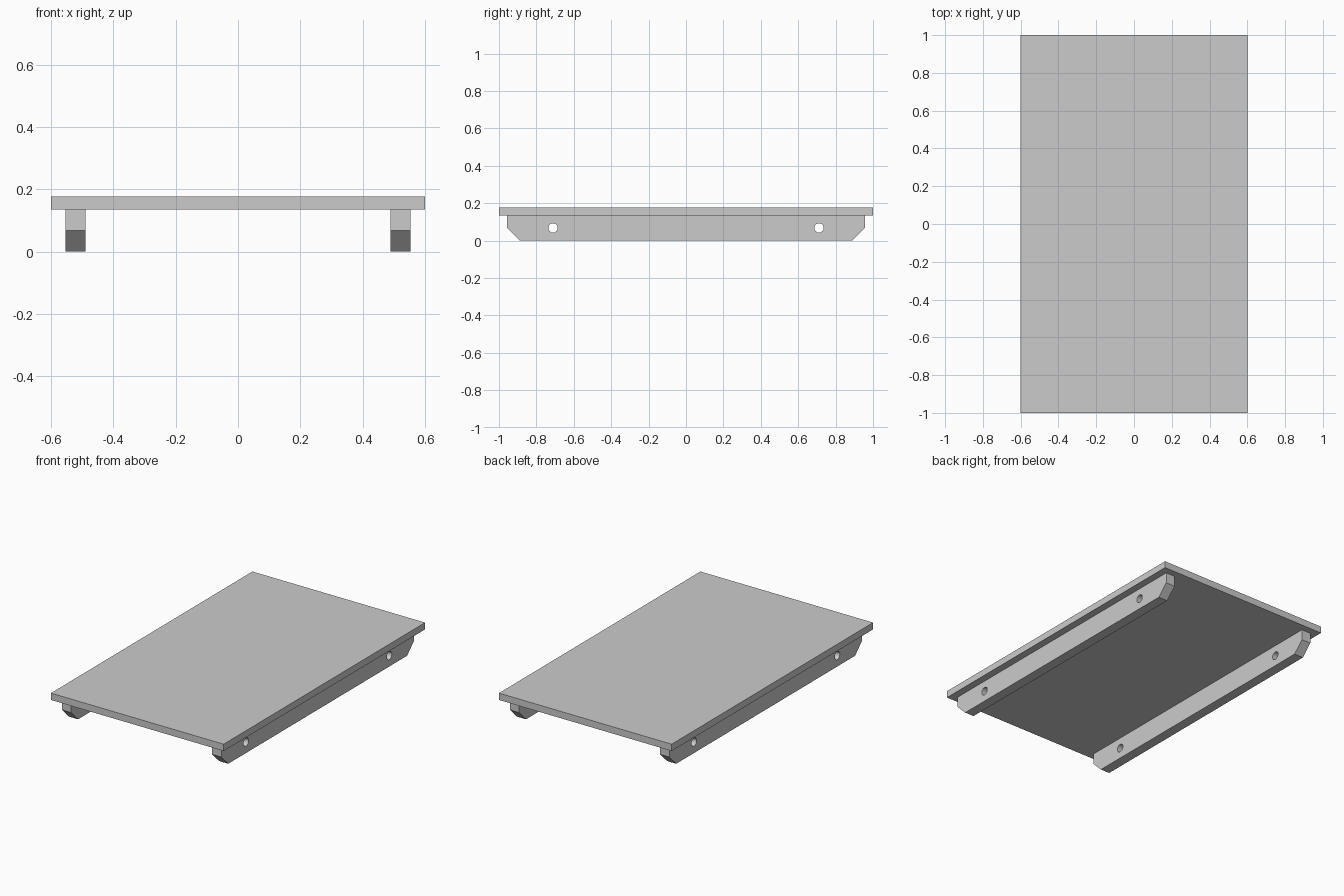
import bpy
import bmesh
from math import pi

default = bpy.data.objects.get("Cube")
if default:
    bpy.data.objects.remove(default, do_unlink=True)

RAIL_TOP = 0.135
TOP = 0.178
RAIL_X = 0.522       # centre of each rail
RAIL_W = 0.064
RAIL_END = 0.956
CHAMFER = 0.068
HOLE_Y = 0.711

grey = bpy.data.materials.new("light grey")
grey.use_nodes = True
colour = (0.6, 0.6, 0.6, 1)
grey.diffuse_color = colour
grey.node_tree.nodes["Principled BSDF"].inputs["Base Color"].default_value = colour


def add_object(name, bm):
    bmesh.ops.recalc_face_normals(bm, faces=bm.faces)
    mesh = bpy.data.meshes.new(name)
    bm.to_mesh(mesh)
    bm.free()
    mesh.materials.append(grey)
    obj = bpy.data.objects.new(name, mesh)
    bpy.context.collection.objects.link(obj)
    return obj


def make_rail(name, x):
    # Side profile with chamfered lower corners, extruded across x
    half = [(RAIL_END - CHAMFER, 0), (RAIL_END, CHAMFER), (RAIL_END, RAIL_TOP)]
    profile = half + [(-y, z) for y, z in reversed(half)]
    bm = bmesh.new()
    face = bm.faces.new([bm.verts.new((x - RAIL_W / 2, y, z)) for y, z in profile])
    side = bmesh.ops.extrude_face_region(bm, geom=[face])
    verts = [g for g in side["geom"] if isinstance(g, bmesh.types.BMVert)]
    bmesh.ops.translate(bm, verts=verts, vec=(RAIL_W, 0, 0))
    rail = add_object(name, bm)

    # Round holes drilled through near both ends
    for y in (-HOLE_Y, HOLE_Y):
        bpy.ops.mesh.primitive_cylinder_add(
            vertices=32, radius=0.025, depth=0.2,
            location=(x, y, CHAMFER), rotation=(0, pi / 2, 0))
        cutter = bpy.context.object
        cutter.name = "hole_cutter"
        cutter.hide_render = True
        cutter.data.materials.append(grey)
        bpy.context.view_layer.objects.active = rail
        cut = rail.modifiers.new("hole", "BOOLEAN")
        cut.operation = "DIFFERENCE"
        cut.solver = "EXACT"
        cut.object = cutter
        bpy.ops.object.modifier_apply(modifier=cut.name)
        bpy.data.objects.remove(cutter, do_unlink=True)

    # Smooth hole walls, sharp rail edges
    bpy.ops.object.select_all(action="DESELECT")
    rail.select_set(True)
    bpy.ops.object.shade_smooth_by_angle()


# Flat top board
bm = bmesh.new()
bmesh.ops.create_cube(bm, size=1)
bmesh.ops.scale(bm, verts=bm.verts, vec=(1.2, 2, TOP - RAIL_TOP))
bmesh.ops.translate(bm, verts=bm.verts, vec=(0, 0, (TOP + RAIL_TOP) / 2))
add_object("top_board", bm)

# Support rails beneath the board
make_rail("left_rail", RAIL_X)
make_rail("right_rail", -RAIL_X)
